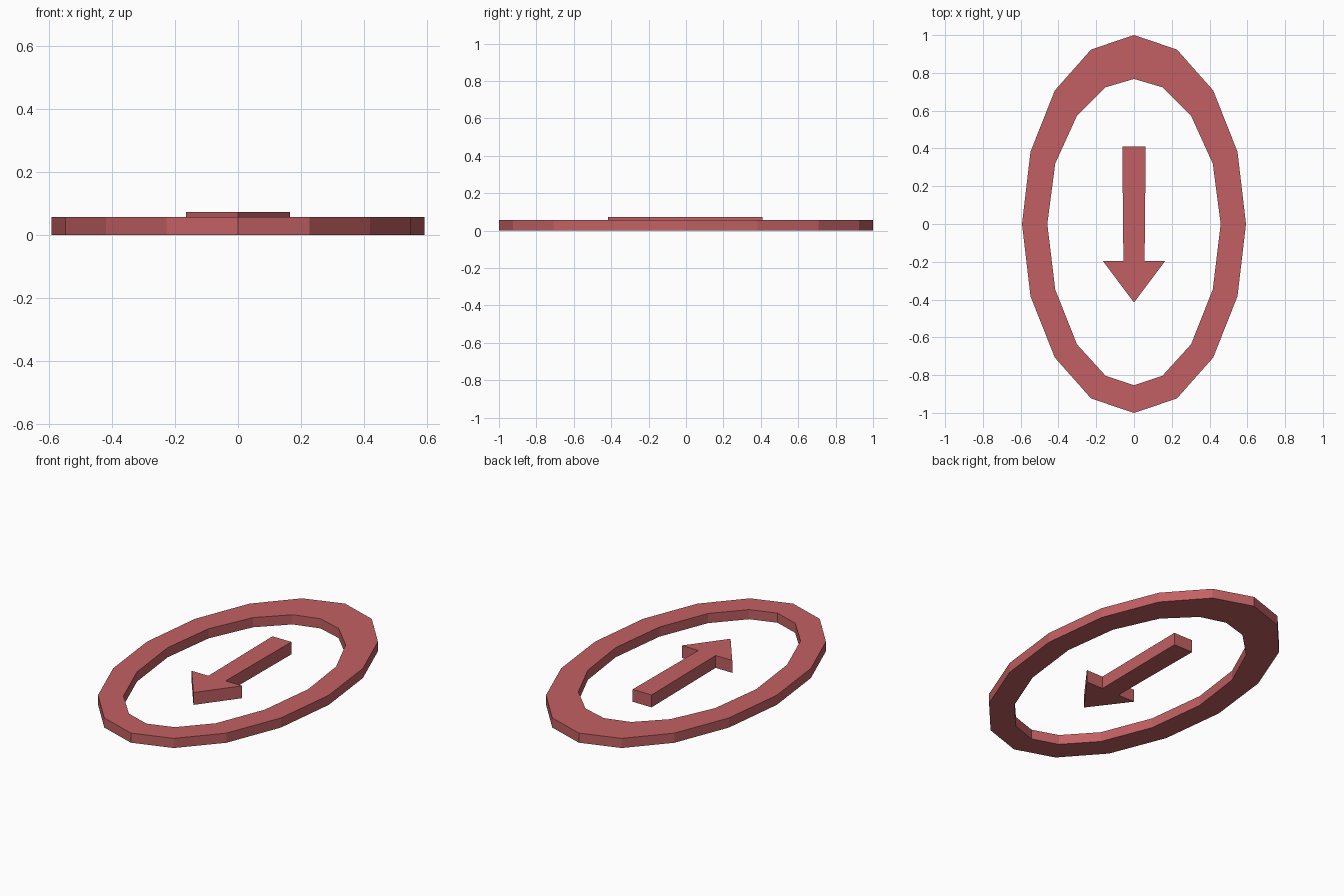
import bpy, bmesh, math

if "Cube" in bpy.data.objects:
    bpy.data.objects.remove(bpy.data.objects["Cube"])

red = bpy.data.materials.new("muted red")
red.diffuse_color = (0.54, 0.118, 0.125, 1)
red.use_nodes = True
red.node_tree.nodes["Principled BSDF"].inputs["Base Color"].default_value = red.diffuse_color


def mirrored(half):
    """Close a right-hand half outline (top to bottom) across x = 0."""
    return half + [(-x, y) for x, y in reversed(half) if x > 0]


def finish(name, bm):
    bmesh.ops.recalc_face_normals(bm, faces=bm.faces)
    mesh = bpy.data.meshes.new(name)
    bm.to_mesh(mesh)
    bm.free()
    mesh.materials.append(red)
    bpy.context.collection.objects.link(bpy.data.objects.new(name, mesh))


# Oval ring: 16-sided ellipse outside, slightly offset opening inside
outer = mirrored([(0.593 * math.sin(i * math.pi / 8) if i % 8 else 0,
                   math.cos(i * math.pi / 8)) for i in range(9)])
inner = mirrored([(0, 0.768), (0.15, 0.724), (0.302, 0.573), (0.417, 0.32),
                  (0.459, 0), (0.417, -0.347), (0.302, -0.637),
                  (0.15, -0.804), (0, -0.854)])
bm = bmesh.new()
loops = [[bm.verts.new((x, y, z)) for x, y in outline]
         for outline, z in ((outer, 0), (outer, 0.057), (inner, 0.057), (inner, 0))]
for k in range(4):
    a, b = loops[k], loops[(k + 1) % 4]
    for i in range(16):
        j = (i + 1) % 16
        bm.faces.new((a[i], a[j], b[j], b[i]))
finish("oval_ring", bm)

# Arrow: extruded outline with a slightly tapered shaft, pointing to the front
arrow = mirrored([(0.062, 0.41), (0.056, -0.196), (0.165, -0.196), (0, -0.416)])
bm = bmesh.new()
face = bm.faces.new([bm.verts.new((x, y, 0)) for x, y in arrow])
top = bmesh.ops.extrude_face_region(bm, geom=[face], use_keep_orig=True)["geom"]
bmesh.ops.translate(bm, vec=(0, 0, 0.073),
                    verts=[v for v in top if isinstance(v, bmesh.types.BMVert)])
finish("arrow", bm)
